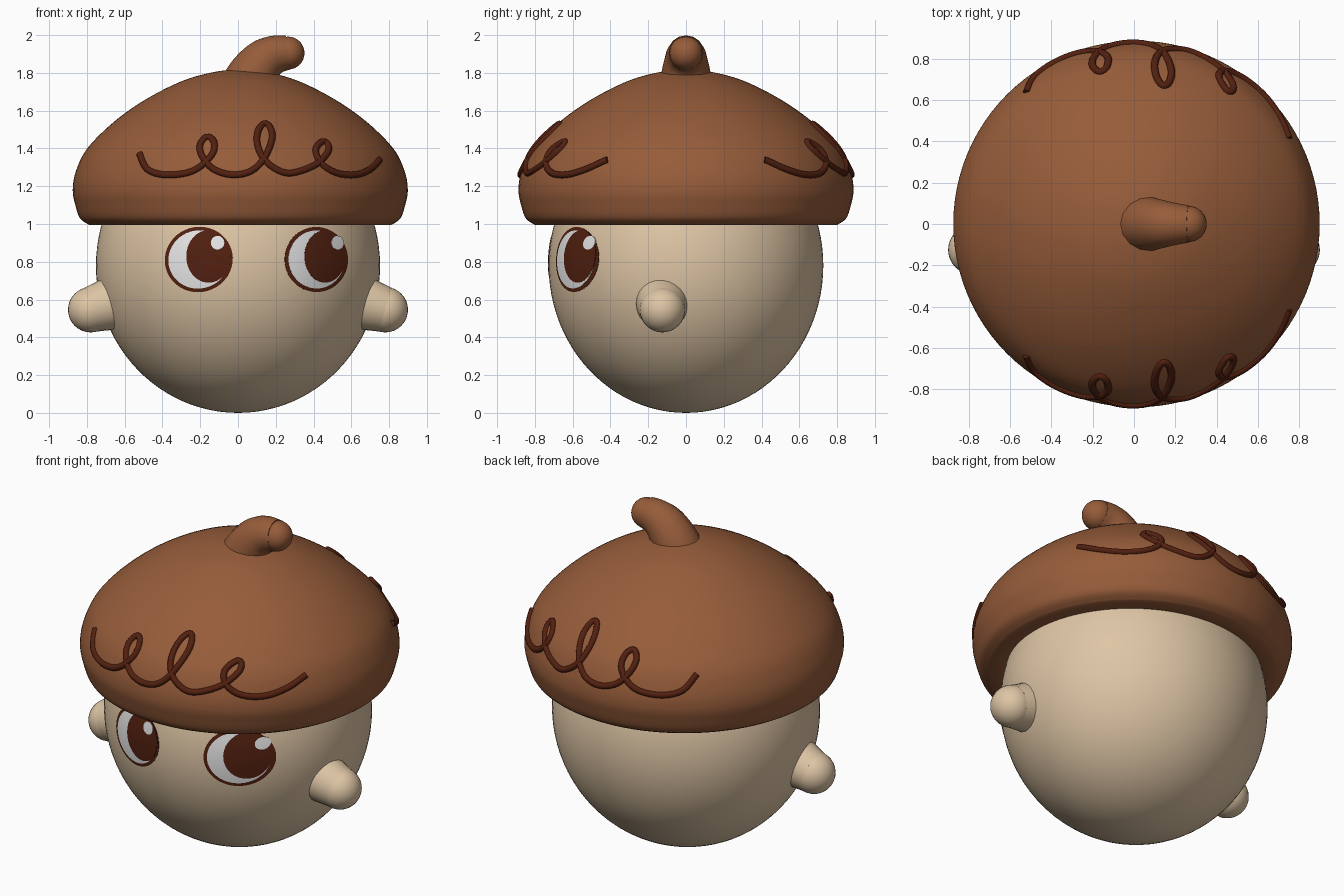
import bpy, bmesh, math
from mathutils import Vector

if "Cube" in bpy.data.objects:
    bpy.data.objects.remove(bpy.data.objects["Cube"], do_unlink=True)


def material(name, rgb):
    m = bpy.data.materials.new(name)
    m.use_nodes = True
    m.diffuse_color = (*rgb, 1)
    m.node_tree.nodes["Principled BSDF"].inputs["Base Color"].default_value = (*rgb, 1)
    return m


TAN = material("tan", (0.73, 0.56, 0.375))
BROWN = material("brown", (0.305, 0.107, 0.042))
DARK = material("dark brown", (0.085, 0.0145, 0.005))
WHITE = material("white", (0.8, 0.8, 0.8))

BODY_CENTRE = Vector((0, 0, 0.78))
BODY_RADII = Vector((0.752, 0.727, 0.78))
CAP_X = 0.012


def select_only(ob):
    bpy.ops.object.select_all(action="DESELECT")
    ob.select_set(True)
    bpy.context.view_layer.objects.active = ob


def add_mesh(name, bm, mat):
    me = bpy.data.meshes.new(name)
    bm.to_mesh(me)
    bm.free()
    me.materials.append(mat)
    ob = bpy.data.objects.new(name, me)
    bpy.context.collection.objects.link(ob)
    select_only(ob)
    bpy.ops.object.shade_smooth_by_angle(angle=math.radians(50))
    return ob


def smooth_path(points, steps=6):
    """Catmull-Rom curve through points of any dimension."""
    p = [points[0]] + list(points) + [points[-1]]
    out = []
    for i in range(1, len(p) - 2):
        for s in range(steps):
            t = s / steps
            out.append(tuple(
                b + 0.5 * t * (c - a + t * (2 * a - 5 * b + 4 * c - d + t * (3 * (b - c) + d - a)))
                for a, b, c, d in zip(*p[i - 1:i + 3])))
    return out + [tuple(points[-1])]


def ball(name, centre, radii, mat, segments=32):
    bm = bmesh.new()
    bmesh.ops.create_uvsphere(bm, u_segments=segments, v_segments=segments // 2, radius=1)
    bmesh.ops.scale(bm, vec=radii, verts=bm.verts)
    bmesh.ops.translate(bm, vec=centre, verts=bm.verts)
    return add_mesh(name, bm, mat)


def tube(name, points, mat, resolution=6):
    """Round tube through (x, y, z, radius) points."""
    cu = bpy.data.curves.new(name, "CURVE")
    cu.dimensions = "3D"
    cu.bevel_depth = 1
    cu.bevel_resolution = resolution
    cu.use_fill_caps = True
    sp = cu.splines.new("POLY")
    sp.points.add(len(points) - 1)
    for q, (x, y, z, r) in zip(sp.points, points):
        q.co = (x, y, z, 1)
        q.radius = r
    cu.materials.append(mat)
    ob = bpy.data.objects.new(name, cu)
    bpy.context.collection.objects.link(ob)
    select_only(ob)
    bpy.ops.object.convert(target="MESH")
    bpy.ops.object.shade_smooth_by_angle(angle=math.radians(50))


# Head body
ball("body", BODY_CENTRE, BODY_RADII, TAN, 96)

# Cap: turned profile, from the underside up to the crown
outer = smooth_path([(0.8, 0.995), (0.848, 1.03), (0.873, 1.1), (0.887, 1.18), (0.87, 1.28),
                     (0.81, 1.4), (0.67, 1.54), (0.5, 1.66), (0.3, 1.76), (0.12, 1.808), (0, 1.815)])
bm = bmesh.new()
ring = [bm.verts.new((r, 0, z)) for r, z in [(0.6, 1.02), (0.72, 0.995)] + outer]
edges = [bm.edges.new(pair) for pair in zip(ring, ring[1:])]
bmesh.ops.spin(bm, geom=ring + edges, cent=(0, 0, 0), axis=(0, 0, 1),
               angle=math.tau, steps=96)
bmesh.ops.remove_doubles(bm, verts=bm.verts, dist=0.0005)
bmesh.ops.recalc_face_normals(bm, faces=bm.faces)
bmesh.ops.translate(bm, vec=(CAP_X, 0, 0), verts=bm.verts)
add_mesh("cap", bm, BROWN)

# Stem with a rounded tip
stem = smooth_path([(0.04, 0, 1.72, 0.14), (0.085, 0, 1.8, 0.13), (0.14, 0, 1.865, 0.116),
                    (0.2, 0, 1.897, 0.102), (0.265, 0, 1.907, 0.09)])
tube("stem", stem, BROWN)
ball("stem_tip", (0.265, 0, 1.905), (0.087,) * 3, BROWN)

# Arms: tapered stub and round hand
for side, label in ((1, "left"), (-1, "right")):
    tube(label + "_arm", [(side * 0.6, -0.125, 0.6, 0.145), (side * 0.69, -0.125, 0.573, 0.138),
                          (side * 0.78, -0.125, 0.546, 0.12)], TAN, 10)
    ball(label + "_hand", (side * 0.78, -0.125, 0.546), (0.12,) * 3, TAN)


# Looping icing line on the front and the back of the cap
def cap_radius(z):
    for (r0, z0), (r1, z1) in zip(outer, outer[1:]):
        if z0 <= z <= z1:
            return r0 + (r1 - r0) * (z - z0) / (z1 - z0)


curl = smooth_path([
    (-0.52, 1.37), (-0.48, 1.29), (-0.39, 1.26), (-0.27, 1.27), (-0.19, 1.31), (-0.13, 1.38),
    (-0.13, 1.44), (-0.165, 1.46), (-0.2, 1.42), (-0.19, 1.36), (-0.13, 1.29), (-0.03, 1.26),
    (0.07, 1.28), (0.14, 1.35), (0.18, 1.45), (0.17, 1.51), (0.14, 1.53), (0.11, 1.5),
    (0.1, 1.44), (0.12, 1.37), (0.17, 1.31), (0.25, 1.27), (0.33, 1.28), (0.42, 1.32),
    (0.475, 1.38), (0.475, 1.42), (0.445, 1.435), (0.41, 1.39), (0.44, 1.32), (0.52, 1.27),
    (0.62, 1.26), (0.7, 1.29), (0.75, 1.34)], 4)
for side, label in ((-1, "front"), (1, "back")):
    line = [(x, side * math.sqrt(cap_radius(z) ** 2 - (x - CAP_X) ** 2), z, 0.018)
            for x, z in curl]
    tube(label + "_curl", line, DARK, 3)


# Eyes: thin oval plates wrapped on the body
def on_body(x, z, lift):
    u, w = x / BODY_RADII.x, (z - BODY_CENTRE.z) / BODY_RADII.z
    v = -math.sqrt(1 - u * u - w * w)
    return BODY_CENTRE + Vector((u, v, w)) * BODY_RADII * (1 + lift)


def plate(name, x, z, rx, rz, lift, mat, tilt=0.0, rings=7, sides=48):
    bm = bmesh.new()
    c, s = math.cos(tilt), math.sin(tilt)
    layers = [((i + 1) / rings, lift) for i in range(rings)] + [(1, -0.003)]
    loops = []
    for size, height in layers:
        loop = []
        for k in range(sides):
            a = math.tau * k / sides
            px, pz = rx * size * math.cos(a), rz * size * math.sin(a)
            loop.append(bm.verts.new(on_body(x + c * px - s * pz, z + s * px + c * pz, height)))
        loops.append(loop)
    bm.faces.new(loops[0])
    for inner, rim in zip(loops, loops[1:]):
        for k in range(sides):
            n = (k + 1) % sides
            bm.faces.new((inner[k], rim[k], rim[n], inner[n]))
    add_mesh(name, bm, mat)


for label, x, width, iris_x, iris_w, shine_x, tilt in (
        ("right", -0.207, 0.18, -0.155, 0.117, -0.107, 0.3),
        ("left", 0.414, 0.167, 0.458, 0.108, 0.523, 0.1)):
    plate(label + "_eye_outline", x, 0.812, width, 0.172, 0.003, DARK, tilt)
    plate(label + "_eye_white", x, 0.812, width - 0.019, 0.153, 0.005, WHITE, tilt)
    plate(label + "_iris", iris_x, 0.828, iris_w, 0.138, 0.007, DARK)
    plate(label + "_eye_shine", shine_x, 0.9, iris_w * 0.3, 0.036, 0.009, WHITE)
